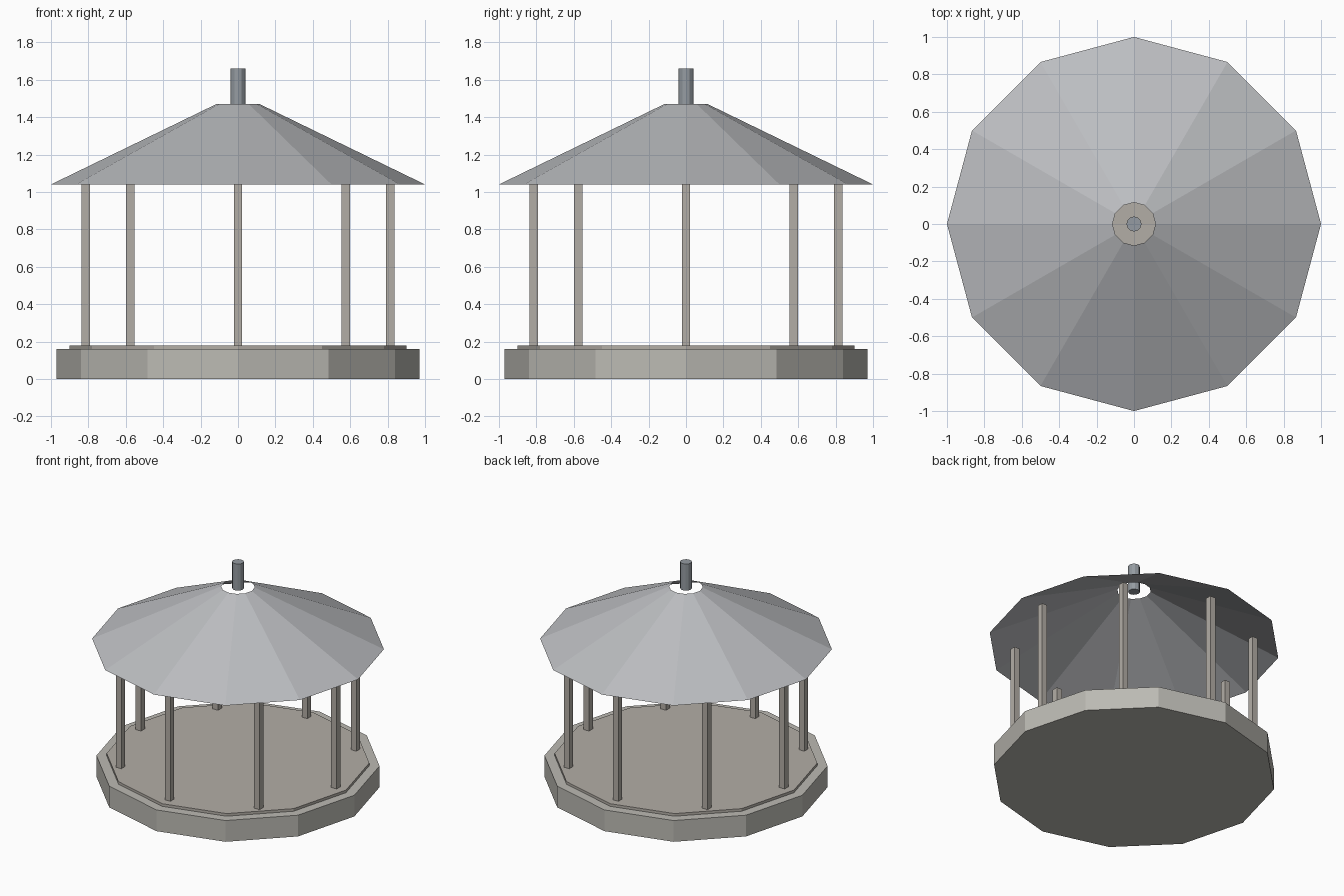
import bpy, bmesh
from math import cos, sin, pi

if "Cube" in bpy.data.objects:
    bpy.data.objects.remove(bpy.data.objects["Cube"])


def tint(name, rgb):
    mat = bpy.data.materials.new(name)
    mat.diffuse_color = (*rgb, 1)
    mat.use_nodes = True
    mat.node_tree.nodes["Principled BSDF"].inputs["Base Color"].default_value = mat.diffuse_color
    return mat


stone = tint("stone", (0.50, 0.49, 0.45))
wood = tint("weathered_wood", (0.45, 0.42, 0.38))
slate = tint("slate", (0.50, 0.51, 0.53))
metal = tint("metal", (0.30, 0.33, 0.36))


def cone(name, r1, r2, z1, z2, mat, capped=True, sides=12):
    """Upright prism or cone frustum with a vertex on the +x axis."""
    bm = bmesh.new()
    rings = [[bm.verts.new((r * cos(2 * pi * i / sides), r * sin(2 * pi * i / sides), z))
              for i in range(sides)] for r, z in ((r1, z1), (r2, z2))]
    low, high = rings
    for i in range(sides):
        j = (i + 1) % sides
        bm.faces.new((low[i], low[j], high[j], high[i]))
    if capped:
        bm.faces.new(low[::-1])
        bm.faces.new(high)
    mesh = bpy.data.meshes.new(name)
    bm.to_mesh(mesh)
    bm.free()
    mesh.materials.append(mat)
    obj = bpy.data.objects.new(name, mesh)
    bpy.context.collection.objects.link(obj)
    return obj


# Stepped twelve-sided platform
cone("base", 0.97, 0.97, 0.0, 0.16, stone)
cone("floor", 0.90, 0.90, 0.16, 0.18, wood)

# Eight square posts, all aligned with the axes
POST_RADIUS, POST_WIDTH, POST_BOTTOM, POST_TOP = 0.815, 0.045, 0.18, 1.05
for i in range(8):
    a = i * pi / 4
    bpy.ops.mesh.primitive_cube_add(
        size=1, location=(POST_RADIUS * cos(a), POST_RADIUS * sin(a), (POST_BOTTOM + POST_TOP) / 2))
    post = bpy.context.object
    post.name = f"post_{i + 1}"
    post.scale = (POST_WIDTH, POST_WIDTH, POST_TOP - POST_BOTTOM)
    post.data.materials.append(wood)

# Thin open roof with a hole at the peak, and the finial standing in it
cone("roof", 1.0, 0.115, 1.04, 1.47, slate, capped=False)
cone("finial", 0.04, 0.04, 1.46, 1.66, metal)
